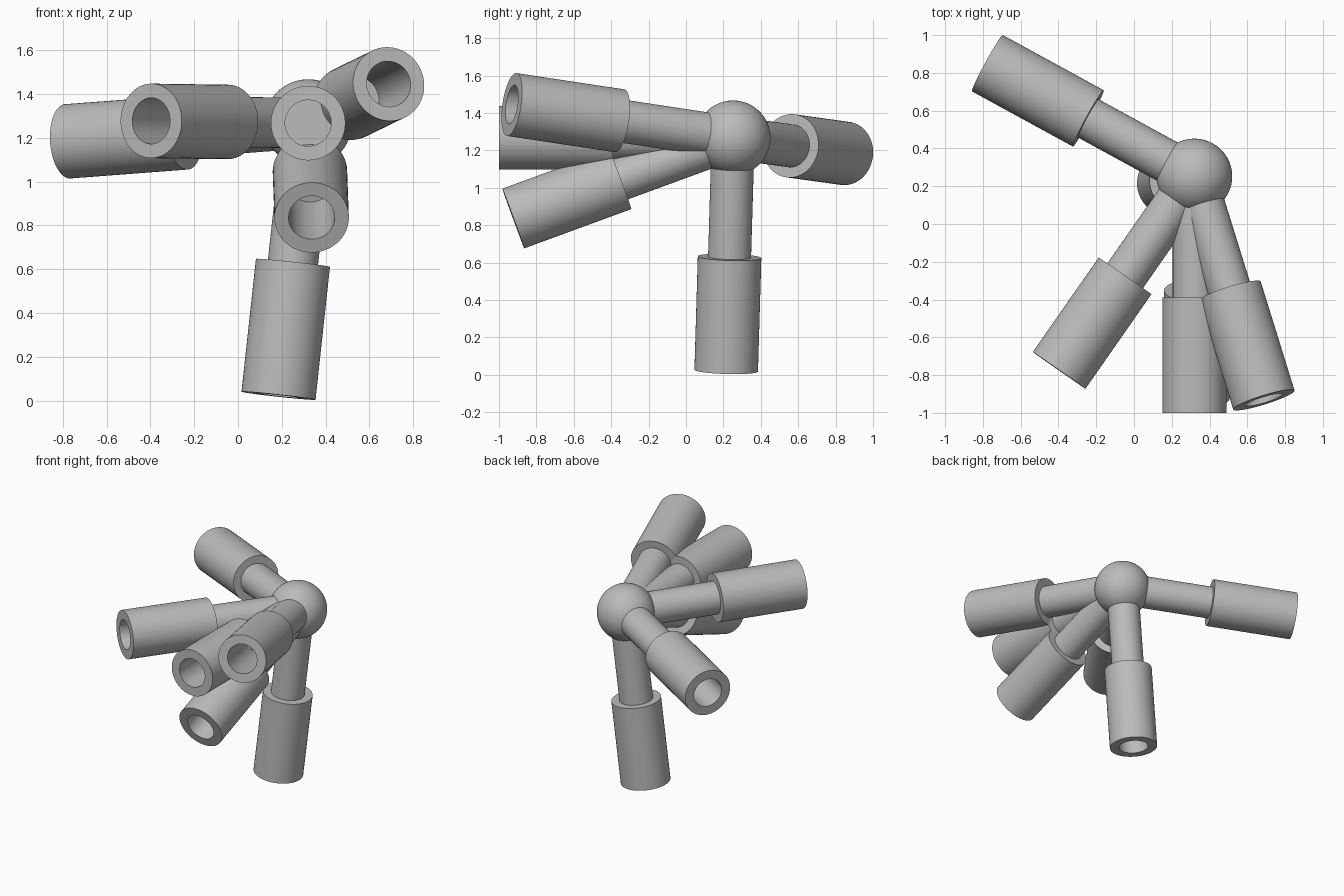
import bpy, bmesh, math
from mathutils import Vector

cube = bpy.data.objects.get("Cube")
if cube:
    bpy.data.objects.remove(cube, do_unlink=True)

HUB = Vector((0.32, 0.252, 1.267))
SEGMENTS = 64

grey = bpy.data.materials.new("plain_grey")
grey.use_nodes = True
colour = (0.5, 0.5, 0.5, 1)
grey.diffuse_color = colour
grey.node_tree.nodes["Principled BSDF"].inputs["Base Color"].default_value = colour


def finish(obj, name):
    obj.name = name
    obj.data.materials.append(grey)
    bpy.ops.object.select_all(action="DESELECT")
    obj.select_set(True)
    bpy.context.view_layer.objects.active = obj
    bpy.ops.object.shade_smooth_by_angle(angle=math.radians(35))


def lathe(name, profile, direction):
    """Spin a (radius, distance) profile and aim it outward from the hub."""
    bm = bmesh.new()
    verts = [bm.verts.new((r, 0, d)) for r, d in profile]
    edges = [bm.edges.new(pair) for pair in zip(verts, verts[1:])]
    bmesh.ops.spin(bm, geom=verts + edges, axis=(0, 0, 1), cent=(0, 0, 0),
                   angle=math.tau, steps=SEGMENTS)
    bmesh.ops.remove_doubles(bm, verts=bm.verts, dist=0.0001)
    bmesh.ops.recalc_face_normals(bm, faces=bm.faces)
    mesh = bpy.data.meshes.new(name)
    bm.to_mesh(mesh)
    bm.free()
    obj = bpy.data.objects.new(name, mesh)
    bpy.context.collection.objects.link(obj)
    obj.location = HUB
    obj.rotation_euler = Vector(direction).to_track_quat("Z", "Y").to_euler()
    finish(obj, name)


# Central ball joining all arms
bpy.ops.mesh.primitive_uv_sphere_add(segments=64, ring_count=32, radius=0.2, location=HUB)
finish(bpy.context.object, "hub_ball")

# Rod from the hub, and a thicker sleeve with a blind bore at its outer end
ROD = [(0, 0), (0.115, 0), (0.115, 0.7), (0, 0.7)]
SLEEVE = [(0, 0.642), (0.17, 0.642), (0.17, 1.252), (0.105, 1.252),
          (0.105, 0.76), (0, 0.76)]

ARMS = {
    "down": (-0.135, -0.037, -1.243),
    "front": (0, -1, 0),
    "front_left": (0.367, -1.182, 0.178),
    "front_right": (-0.715, -1.025, 0.01),
    "front_low": (0.016, -1.172, -0.43),
    "back_right": (-1.094, 0.598, -0.083),
}
for label, direction in ARMS.items():
    lathe(label + "_rod", ROD, direction)
    lathe(label + "_sleeve", SLEEVE, direction)
